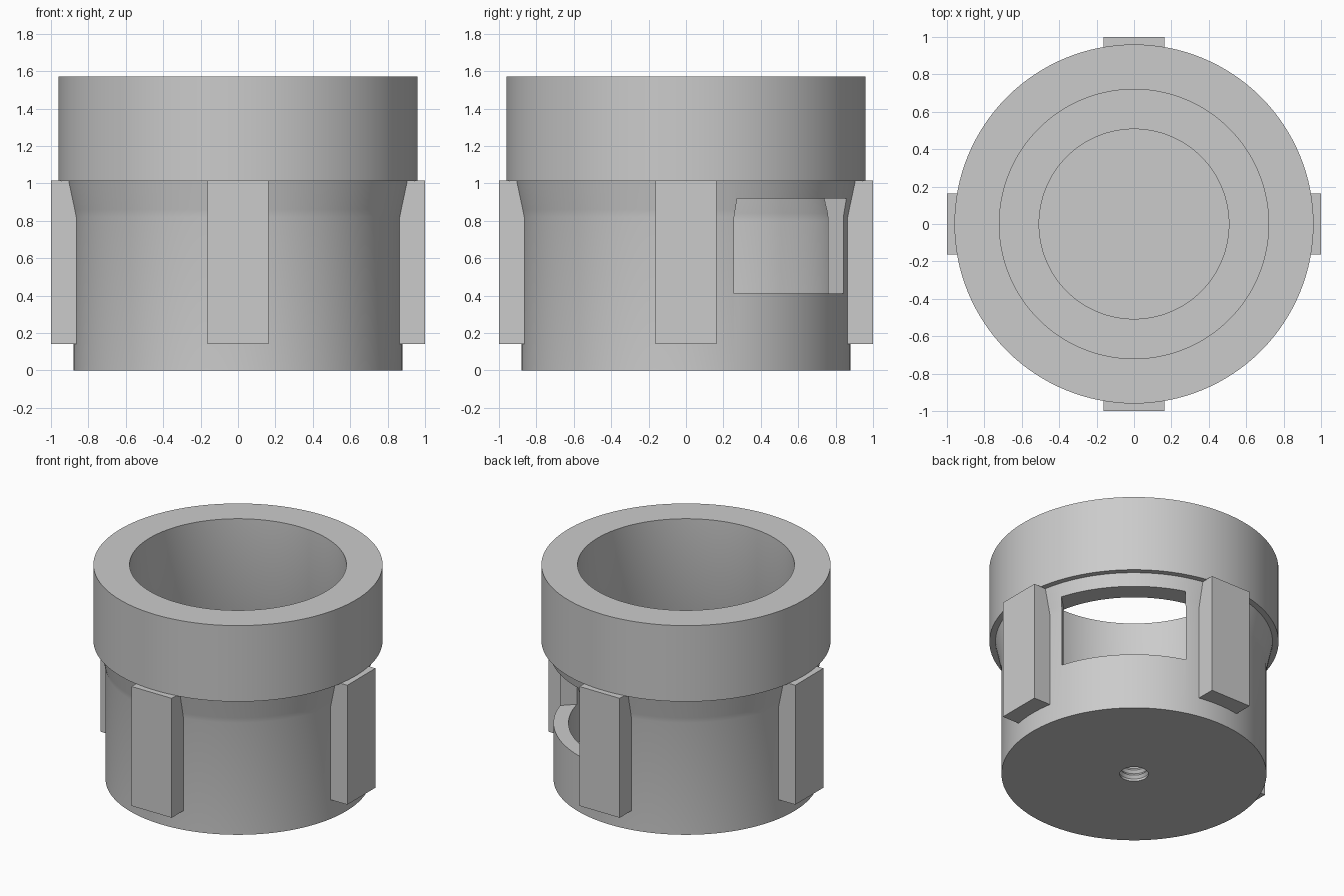
import bpy, bmesh, math
from mathutils import Matrix

cube = bpy.data.objects.get("Cube")
if cube:
    bpy.data.objects.remove(cube, do_unlink=True)

grey = bpy.data.materials.new("plain grey")
grey.use_nodes = True
grey.diffuse_color = (0.6, 0.6, 0.6, 1)
grey.node_tree.nodes["Principled BSDF"].inputs["Base Color"].default_value = (0.6, 0.6, 0.6, 1)


def add_object(name, bm):
    bmesh.ops.recalc_face_normals(bm, faces=bm.faces)
    mesh = bpy.data.meshes.new(name)
    bm.to_mesh(mesh)
    bm.free()
    mesh.materials.append(grey)
    obj = bpy.data.objects.new(name, mesh)
    bpy.context.collection.objects.link(obj)
    return obj


def activate(obj):
    bpy.ops.object.select_all(action="DESELECT")
    obj.select_set(True)
    bpy.context.view_layer.objects.active = obj


def box(name, x, y, z, angle=0):
    """Box between the given (low, high) limits, turned about z."""
    bm = bmesh.new()
    bmesh.ops.create_cube(bm, size=1)
    for v in bm.verts:
        v.co = [lim[0] if c < 0 else lim[1] for c, lim in zip(v.co, (x, y, z))]
    bm.transform(Matrix.Rotation(angle, 4, "Z"))
    return add_object(name, bm)


def lathe(name, profile, sides=128):
    bm = bmesh.new()
    verts = [bm.verts.new((r, 0, z)) for r, z in profile]
    edges = [bm.edges.new(pair) for pair in zip(verts, verts[1:])]
    bmesh.ops.spin(bm, geom=verts + edges, cent=(0, 0, 0), axis=(0, 0, 1),
                   angle=math.tau, steps=sides, use_merge=False)
    bmesh.ops.remove_doubles(bm, verts=bm.verts, dist=0.0001)
    return add_object(name, bm)


# Threaded blind hole in the base, from its end down to the underside
hole_top, pitch, turns = 0.28, 0.04, 7
thread = [(0, hole_top)]
for i in range(turns):
    z = hole_top - i * pitch
    thread += [(0.085, z), (0.1, z - pitch / 2)]
thread.append((0.095, 0))

# Cup: stepped collar, flared wall, hollow inside with a round central boss
shell = [(0.88, 0), (0.88, 0.82), (0.888, 0.86), (0.92, 1.013),
         (0.96, 1.013), (0.96, 1.57), (0.72, 1.57), (0.72, 1.04),
         (0.776, 0.84), (0.78, 0.8), (0.78, 0.12),
         (0.51, 0.12), (0.51, 0.412), (0, 0.412)]
cup = lathe("cup_body", thread + shell)

# Window cut through the wall on one diagonal
cutter = box("window_cutter", (0.4, 1.2), (-0.413, 0.413), (0.41, 0.92), math.radians(45))
cutter.hide_render = True
activate(cup)
cut = cup.modifiers.new("window", "BOOLEAN")
cut.operation = "DIFFERENCE"
cut.solver = "EXACT"
cut.object = cutter
bpy.ops.object.modifier_apply(modifier=cut.name)
bpy.data.objects.remove(cutter, do_unlink=True)
bpy.ops.object.shade_smooth_by_angle(angle=math.radians(30))

# Four upright ribs around the outside
for i, side in enumerate(("left", "back", "right", "front")):
    box(side + "_rib", (0.85, 1.0), (-0.163, 0.163), (0.14, 1.015), i * math.pi / 2)
